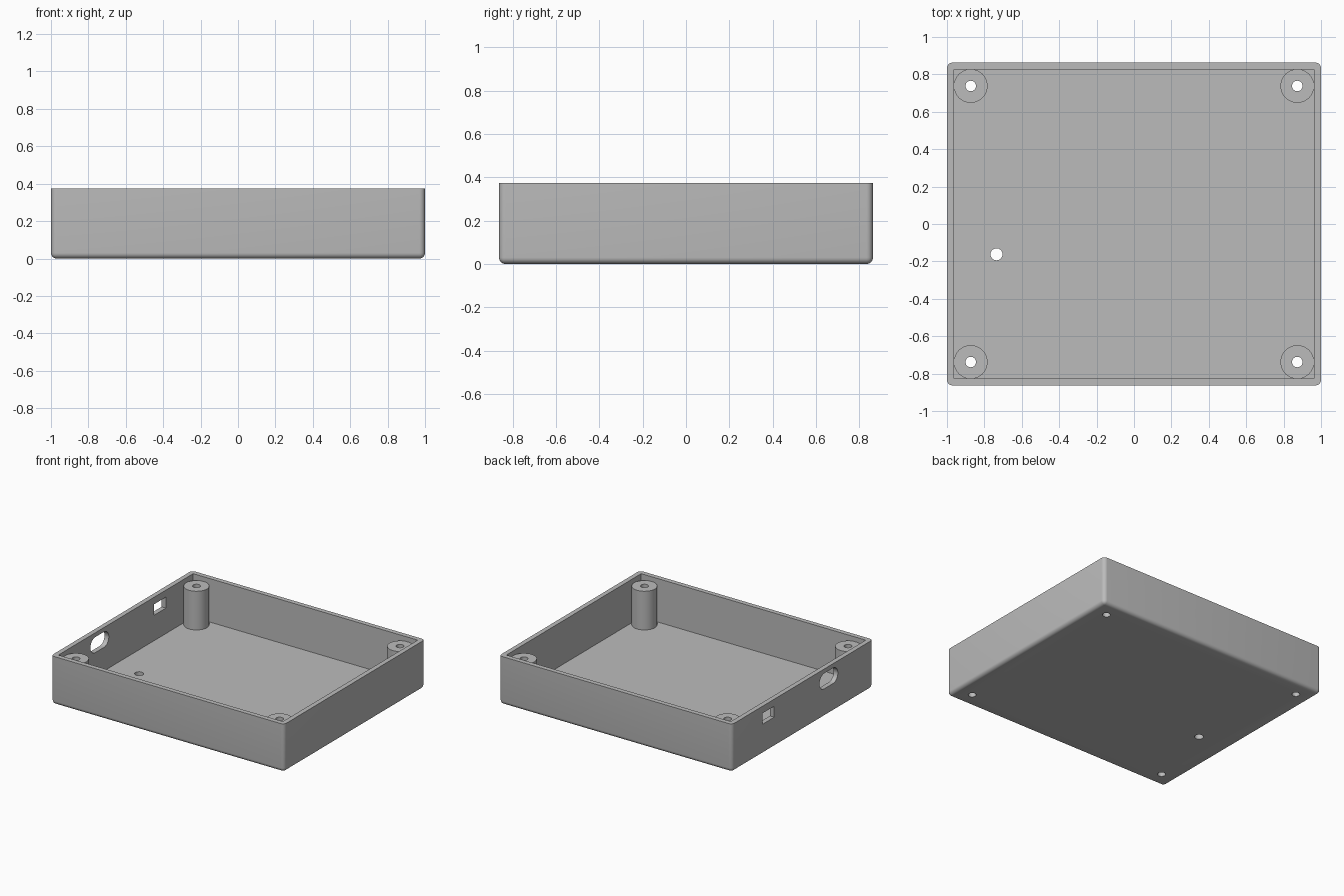
import bpy, bmesh, math
from mathutils import Matrix, Vector

old = bpy.data.objects.get("Cube")
if old:
    bpy.data.objects.remove(old, do_unlink=True)

# Overall sizes
W, D, H = 2.0, 1.726, 0.374
WALL, ROUND = 0.037, 0.03
BOSS_X, BOSS_Y, BOSS_TOP, BOSS_R = 0.873, 0.738, 0.337, 0.09

grey = bpy.data.materials.new("plain grey")
grey.use_nodes = True
colour = (0.5, 0.5, 0.5, 1)
grey.diffuse_color = colour
grey.node_tree.nodes["Principled BSDF"].inputs["Base Color"].default_value = colour


def finish(name, bm):
    mesh = bpy.data.meshes.new(name)
    bm.to_mesh(mesh)
    bm.free()
    mesh.materials.append(grey)
    ob = bpy.data.objects.new(name, mesh)
    bpy.context.collection.objects.link(ob)
    return ob


def block(name, size, centre, round_edges=None, radius=ROUND, segments=6):
    """Box, with the edges picked by round_edges(a, b) rounded off."""
    bm = bmesh.new()
    bmesh.ops.create_cube(bm, size=1)
    bmesh.ops.scale(bm, vec=size, verts=bm.verts)
    if round_edges:
        picked = [e for e in bm.edges if round_edges(*(v.co for v in e.verts))]
        bmesh.ops.bevel(bm, geom=picked, offset=radius, segments=segments,
                        profile=0.5, affect='EDGES', clamp_overlap=False)
    bmesh.ops.translate(bm, vec=centre, verts=bm.verts)
    return finish(name, bm)


def rod(name, x, y, low, high, radius):
    bm = bmesh.new()
    bmesh.ops.create_cone(bm, cap_ends=True, segments=48, radius1=radius,
                          radius2=radius, depth=high - low,
                          matrix=Matrix.Translation((x, y, (low + high) / 2)))
    return finish(name, bm)


def cut(target, cutter, keep=False):
    mod = target.modifiers.new("cut", 'BOOLEAN')
    mod.operation, mod.solver, mod.object = 'DIFFERENCE', 'EXACT', cutter
    bpy.context.view_layer.objects.active = target
    bpy.ops.object.modifier_apply(modifier=mod.name)
    if not keep:
        bpy.data.objects.remove(cutter, do_unlink=True)


# Open tray: rounded uprights and underside, square rim
tray = block("tray", (W, D, H), (0, 0, H / 2),
             lambda a, b: abs(a.z - b.z) > 0.1 or max(a.z, b.z) < 0)
cut(tray, block("cavity", (W - 2 * WALL, D - 2 * WALL, H), (0, 0, WALL + H / 2)))

# Corner screw posts, drilled through together with the floor
posts = []
for sx, side in ((-1, "right"), (1, "left")):
    for sy, end in ((-1, "front"), (1, "back")):
        x, y = sx * BOSS_X, sy * BOSS_Y
        post = rod(f"{end}_{side}_screw_post", x, y, WALL - 0.002, BOSS_TOP, BOSS_R)
        drill = rod("drill", x, y, -0.1, H + 0.1, 0.028)
        cut(post, drill, keep=True)
        cut(tray, drill)
        posts.append(post)

# Small hole in the floor
cut(tray, rod("floor_drill", -0.735, -0.162, -0.1, 0.2, 0.032))

# Side wall ports: a rectangular one and a pill-shaped one
cut(tray, block("square_port", (0.2, 0.145, 0.085), (-W / 2, 0.42, 0.277)))
cut(tray, block("pill_port", (0.2, 0.225, 0.12), (-W / 2, -0.32, 0.28),
                lambda a, b: abs(a.x - b.x) > 0.1, 0.0595, 10))

# Smooth curves, crisp edges
for ob in [tray] + posts:
    bpy.ops.object.select_all(action='DESELECT')
    ob.select_set(True)
    bpy.context.view_layer.objects.active = ob
    bpy.ops.object.shade_smooth_by_angle(angle=math.radians(30))
